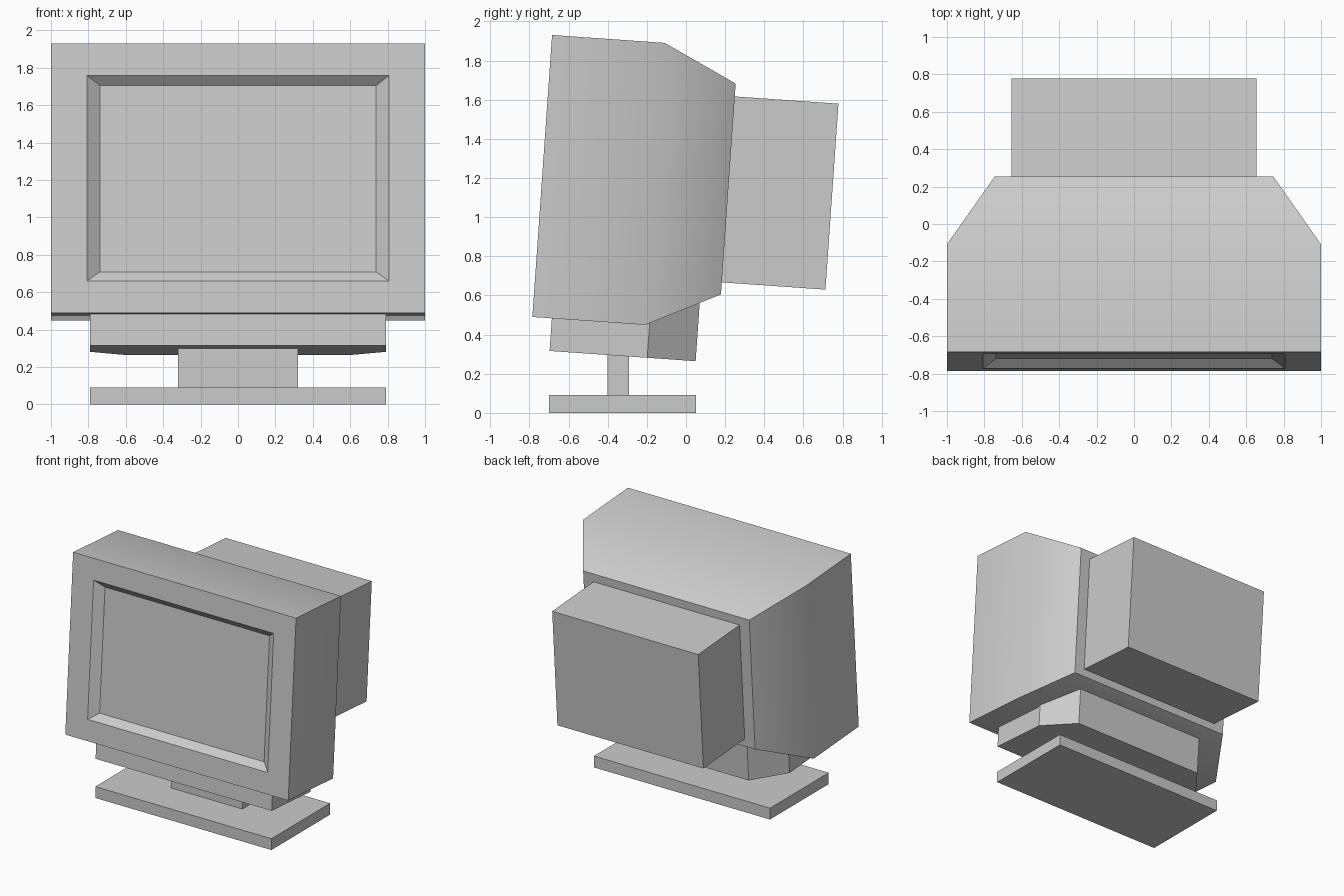
import bpy, bmesh, math

if "Cube" in bpy.data.objects:
    bpy.data.objects.remove(bpy.data.objects["Cube"])

TILT = math.radians(-4)          # screen leans back
PIVOT = (0, -0.785, 0.49)        # bottom front edge of the casing


def loft(name, rings, tilted=False, smooth=None):
    """Skin consecutive rings of points, cap both ends."""
    bm = bmesh.new()
    loops = [[bm.verts.new(p) for p in ring] for ring in rings]
    n = len(loops[0])
    for a, b in zip(loops, loops[1:]):
        for i in range(n):
            j = (i + 1) % n
            bm.faces.new((a[i], a[j], b[j], b[i]))
    bm.faces.new(loops[0])
    bm.faces.new(loops[-1])
    bmesh.ops.recalc_face_normals(bm, faces=bm.faces)
    if smooth is not None:
        for f in bm.faces:
            f.smooth = True
        for e in bm.edges:
            on_front = all(v.co.y < 0.1 for v in e.verts)
            e.smooth = e.calc_face_angle() < smooth and not on_front
    mesh = bpy.data.meshes.new(name)
    bm.to_mesh(mesh)
    bm.free()
    ob = bpy.data.objects.new(name, mesh)
    bpy.context.collection.objects.link(ob)
    if tilted:
        ob.location = PIVOT
        ob.rotation_euler.x = TILT
    return ob


def rect(y, hx, z0, z1):
    return [(-hx, y, z0), (hx, y, z0), (hx, y, z1), (-hx, y, z1)]


# Casing: recessed screen, bezel, straight sides, tapered back
loft("monitor_casing", [
    rect(0.05, 0.738, 0.223, 1.221),
    rect(0.0, 0.808, 0.171, 1.273),
    rect(0.0, 1.0, 0.0, 1.444),
    rect(0.577, 1.0, 0.0, 1.444),
    rect(0.953, 0.745, 0.182, 1.262),
], tilted=True, smooth=math.radians(40))

# Tube housing behind the casing
loft("rear_housing", [rect(0.945, 0.655, 0.244, 1.196),
                      rect(1.484, 0.655, 0.244, 1.196)], tilted=True)

# Swivel block below the casing, back corners cut off
half = [(0.79, 0.1), (0.79, 0.6), (0.597, 0.848)]
plan = half + [(-x, y) for x, y in reversed(half)]
loft("swivel_block", [[(x, y, z) for x, y in plan] for z in (-0.167, 0.134)],
     tilted=True)

# Neck and foot
loft("stand_neck", [rect(-0.4, 0.32, 0.08, 0.31), rect(-0.29, 0.32, 0.08, 0.31)])
loft("stand_base", [rect(-0.7, 0.79, 0, 0.092), rect(0.052, 0.79, 0, 0.092)])
